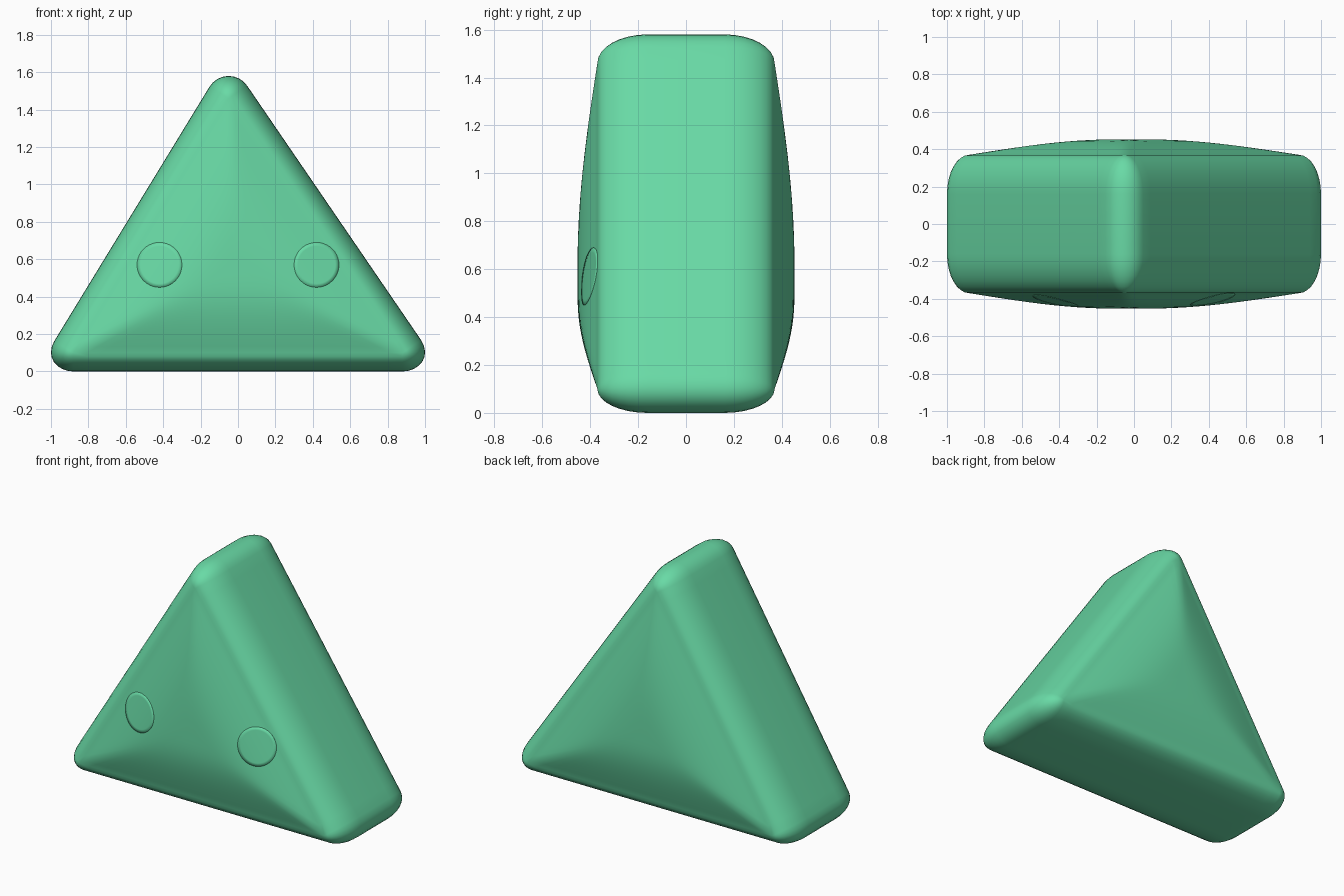
import bpy, bmesh, math
from mathutils import Vector

cube = bpy.data.objects.get("Cube")
if cube:
    bpy.data.objects.remove(cube, do_unlink=True)

green = bpy.data.materials.new("mint green")
green.use_nodes = True
colour = (0.14, 0.70, 0.38, 1)
green.diffuse_color = colour
green.node_tree.nodes["Principled BSDF"].inputs["Base Color"].default_value = colour

# Core triangle in (x, z); the rounded body wraps around it
CORNERS = [Vector((0.88, 0.1)), Vector((-0.05, 1.46)), Vector((-0.88, 0.1))]
CENTRE = sum(CORNERS, Vector((0, 0))) / 3
ROUND, BULGE, RIM_Y, FLAT_Y = 0.12, 0.083, 0.37, 0.16
ARC, EDGE, CAP, RIM = 8, 24, 14, 8


def cap_height(p):
    """Distance of the cushioned cap from the middle plane at p."""
    total = 0
    for i in range(3):
        a, b, c = (CORNERS[(i + j) % 3] for j in range(3))
        share = (b - a).cross(p - a) / (b - a).cross(c - a)
        total += max(share, 1e-4) ** -6
    k = min(1, 3 * (total / 3) ** (-1 / 6))
    return RIM_Y + BULGE * math.sin(k * math.pi / 2)


def outline():
    """Pairs of core point and outward direction around the triangle."""
    pts = []
    for i in range(3):
        a, b, c = CORNERS[i - 1], CORNERS[i], CORNERS[(i + 1) % 3]
        n0 = Vector(((b - a).y, -(b - a).x)).normalized()
        n1 = Vector(((c - b).y, -(c - b).x)).normalized()
        turn = math.acos(n0.dot(n1))
        start = math.atan2(n0.y, n0.x)
        for j in range(ARC + 1):
            t = start + turn * j / ARC
            pts.append((b, Vector((math.cos(t), math.sin(t)))))
        for j in range(1, EDGE):
            pts.append((b.lerp(c, j / EDGE), n1))
    return pts


def finish(bm, name):
    bmesh.ops.recalc_face_normals(bm, faces=bm.faces)
    mesh = bpy.data.meshes.new(name)
    bm.to_mesh(mesh)
    bm.free()
    obj = bpy.data.objects.new(name, mesh)
    bpy.context.collection.objects.link(obj)
    mesh.materials.append(green)
    for f in mesh.polygons:
        f.use_smooth = True
    return obj


def bridge(bm, rings):
    for r0, r1 in zip(rings, rings[1:]):
        n = len(r0)
        for i in range(n):
            bm.faces.new((r0[i], r0[(i + 1) % n], r1[(i + 1) % n], r1[i]))


# Body: rings from the front cap centre, over the rounded rim, to the back
profile = outline()
front = []
for s in range(CAP):
    ring = [CENTRE.lerp(p, s / CAP) for p, d in profile]
    front.append([(q.x, -cap_height(q), q.y) for q in ring])
for s in range(RIM + 1):
    t = s / RIM * math.pi / 2
    y = -(FLAT_Y + (RIM_Y - FLAT_Y) * math.cos(t))
    ring = []
    for p, d in profile:
        q = p + d * ROUND * math.sin(t)
        # the underside is rounded slightly less
        if q.y < 0.1:
            q.y = 0.1 + (q.y - 0.1) * 0.1 / ROUND
        ring.append((q.x, y, q.y))
    front.append(ring)
back = [[(x, -y, z) for x, y, z in ring] for ring in reversed(front)]
bm = bmesh.new()
bridge(bm, [[bm.verts.new(c) for c in ring] for ring in front + back])
bmesh.ops.remove_doubles(bm, verts=bm.verts, dist=0.0005)
finish(bm, "rounded_triangle_body")

# Two thin round eye plates that follow the front cap
for side, name in ((-1, "right_eye_plate"), (1, "left_eye_plate")):
    bm = bmesh.new()
    rings = []
    for s in range(7):
        ring = []
        for i in range(40):
            t = 2 * math.pi * i / 40
            q = Vector((side * 0.42, 0.57)) + Vector((math.cos(t), math.sin(t))) * 0.12 * s / 6
            ring.append(bm.verts.new((q.x, -cap_height(q) - 0.002, q.y)))
        rings.append(ring)
    bridge(bm, rings)
    bmesh.ops.remove_doubles(bm, verts=bm.verts, dist=0.0005)
    plate = finish(bm, name)
    thick = plate.modifiers.new("thickness", "SOLIDIFY")
    thick.thickness = 0.005
